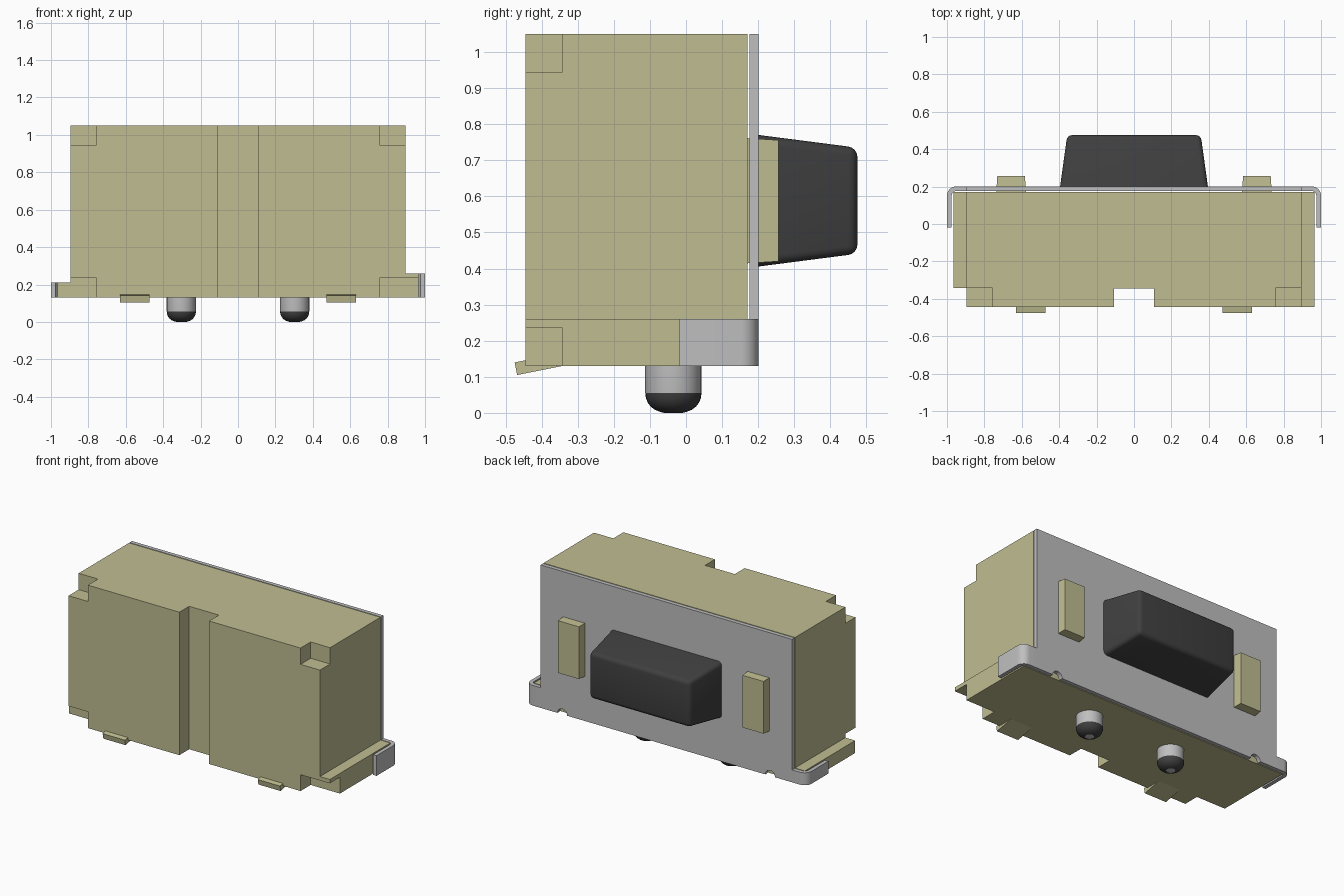
import bpy, bmesh, math
from mathutils import Vector

cube = bpy.data.objects.get("Cube")
if cube:
    bpy.data.objects.remove(cube, do_unlink=True)


def material(name, rgb):
    m = bpy.data.materials.new(name)
    m.use_nodes = True
    m.diffuse_color = (*rgb, 1)
    m.node_tree.nodes["Principled BSDF"].inputs["Base Color"].default_value = (*rgb, 1)
    return m


PLASTIC = material("olive plastic", (0.525, 0.51, 0.285))
STEEL = material("steel grey", (0.52, 0.52, 0.52))
DARK = material("dark rubber", (0.05, 0.05, 0.05))


def make(name, bm, *mats, smooth=None):
    bmesh.ops.recalc_face_normals(bm, faces=bm.faces)
    me = bpy.data.meshes.new(name)
    bm.to_mesh(me)
    bm.free()
    ob = bpy.data.objects.new(name, me)
    bpy.context.collection.objects.link(ob)
    for m in mats:
        me.materials.append(m)
    if smooth:
        bpy.ops.object.select_all(action='DESELECT')
        ob.select_set(True)
        bpy.context.view_layer.objects.active = ob
        bpy.ops.object.shade_smooth_by_angle(angle=math.radians(smooth))
    return ob


def prism(bm, points, direction):
    """Extrude a closed 3D outline along a direction."""
    face = bm.faces.new([bm.verts.new(p) for p in points])
    ext = bmesh.ops.extrude_face_region(bm, geom=[face])["geom"]
    bmesh.ops.translate(bm, vec=Vector(direction),
                        verts=[v for v in ext if isinstance(v, bmesh.types.BMVert)])


def box(bm, x0, x1, y0, y1, z0, z1):
    prism(bm, [(x0, y0, z0), (x1, y0, z0), (x1, y1, z0), (x0, y1, z0)], (0, 0, z1 - z0))


def taper(bm, x, z, hx0, hz0, y0, hx1, hz1, y1):
    """Tapered block whose section shrinks from y0 to y1."""
    c = [(-1, -1), (1, -1), (1, 1), (-1, 1)]
    a = [bm.verts.new((x + i * hx0, y0, z + j * hz0)) for i, j in c]
    b = [bm.verts.new((x + i * hx1, y1, z + j * hz1)) for i, j in c]
    bm.faces.new(a)
    bm.faces.new(b)
    for k in range(4):
        n = (k + 1) % 4
        bm.faces.new((a[k], a[n], b[n], b[k]))


# Housing: stepped front outline, with a centre channel and corner notches cut out
FRONT, BACK, BOT, TOP = -0.445, 0.17, 0.13, 1.05
bm = bmesh.new()
outline = [(-0.965, BOT), (0.965, BOT), (0.965, 0.26), (0.895, 0.26), (0.895, TOP),
           (-0.895, TOP), (-0.895, 0.21), (-0.965, 0.21)]
prism(bm, [(x, FRONT, z) for x, z in outline], (0, BACK - FRONT, 0))
housing = make("housing", bm, PLASTIC)

bm = bmesh.new()
box(bm, -0.106, 0.106, -0.6, -0.345, 0, 1.2)
for x0, x1 in ((-1.1, -0.757), (0.757, 1.1)):
    box(bm, x0, x1, -0.6, -0.342, 0, 0.235)
    box(bm, x0, x1, -0.6, -0.342, 0.945, 1.2)
cutter = make("housing_cutter", bm, PLASTIC)
cutter.hide_render = True
mod = housing.modifiers.new("cuts", 'BOOLEAN')
mod.operation, mod.solver, mod.object = 'DIFFERENCE', 'EXACT', cutter
bpy.context.view_layer.objects.active = housing
bpy.ops.object.modifier_apply(modifier=mod.name)
bpy.data.objects.remove(cutter, do_unlink=True)

# Back plate with two small scallops along its lower edge
bm = bmesh.new()
pts = [(-0.895, TOP), (-0.895, BOT)]
for cx in (-0.74, 0.74):
    for k in range(9):
        a = math.pi * (1 - k / 8)
        pts.append((cx + 0.035 * math.cos(a), BOT + 0.035 * math.sin(a)))
pts += [(0.895, BOT), (0.895, TOP)]
prism(bm, [(x, 0.176, z) for x, z in pts], (0, 0.025, 0))
make("back_plate", bm, STEEL)

# Bent wings wrapping round the ends of the housing
for side, label, top in ((1, "left", 0.26), (-1, "right", 0.21)):
    bm = bmesh.new()
    arc = [math.pi / 2 * k / 8 for k in range(9)]
    outer = [(0.95 + 0.05 * math.sin(a), 0.151 + 0.05 * math.cos(a)) for a in arc]
    inner = [(0.95 + 0.025 * math.sin(a), 0.151 + 0.025 * math.cos(a)) for a in arc]
    path = [(0.895, 0.201)] + outer + [(1.0, -0.02), (0.975, -0.02)]
    path += inner[::-1] + [(0.895, 0.176)]
    prism(bm, [(side * x, y, BOT) for x, y in path], (0, 0, top - BOT))
    make(label + "_plate_wing", bm, STEEL, smooth=30)

# Push button with rounded outer edges
bm = bmesh.new()
taper(bm, 0, 0.588, 0.398, 0.185, 0.18, 0.357, 0.147, 0.475)
edges = [e for e in bm.edges if max(v.co.y for v in e.verts) > 0.3]
bmesh.ops.bevel(bm, geom=edges, offset=0.025, segments=4, profile=0.5, affect='EDGES')
make("push_button", bm, DARK, smooth=35)

for side, label in ((1, "left"), (-1, "right")):
    # Plastic rivet lug through the plate
    bm = bmesh.new()
    taper(bm, side * 0.657, 0.588, 0.08, 0.174, 0.16, 0.074, 0.168, 0.256)
    make(label + "_lug", bm, PLASTIC)

    # Tilted solder tab under the front edge
    bm = bmesh.new()
    tab = [(-0.475, 0.14), (-0.468, 0.105), (-0.343, 0.13), (-0.343, 0.165)]
    prism(bm, [(side * 0.552 - 0.079, y, z) for y, z in tab], (0.158, 0, 0))
    make(label + "_solder_tab", bm, PLASTIC)

    # Locating pin: steel shank, dark rounded end with a flat steel tip
    bm = bmesh.new()
    rings = [(0.078, 0.14), (0.078, 0.055)]
    for k in range(1, 7):
        a = math.pi / 2 * k / 6
        rings.append((0.026 + 0.052 * math.cos(a), 0.055 - 0.053 * math.sin(a)))
    n, loops = 32, []
    for r, z in rings:
        loops.append([bm.verts.new((side * 0.303 + r * math.cos(2 * math.pi * i / n),
                                    -0.035 + r * math.sin(2 * math.pi * i / n),
                                    z if z > 0.0025 else 0)) for i in range(n)])
    for k in range(len(loops) - 1):
        for i in range(n):
            j = (i + 1) % n
            f = bm.faces.new((loops[k][i], loops[k][j], loops[k + 1][j], loops[k + 1][i]))
            f.material_index = 1 if k > 0 else 0
    bm.faces.new(loops[0])
    bm.faces.new(loops[-1])
    make(label + "_locating_pin", bm, STEEL, DARK, smooth=35)
